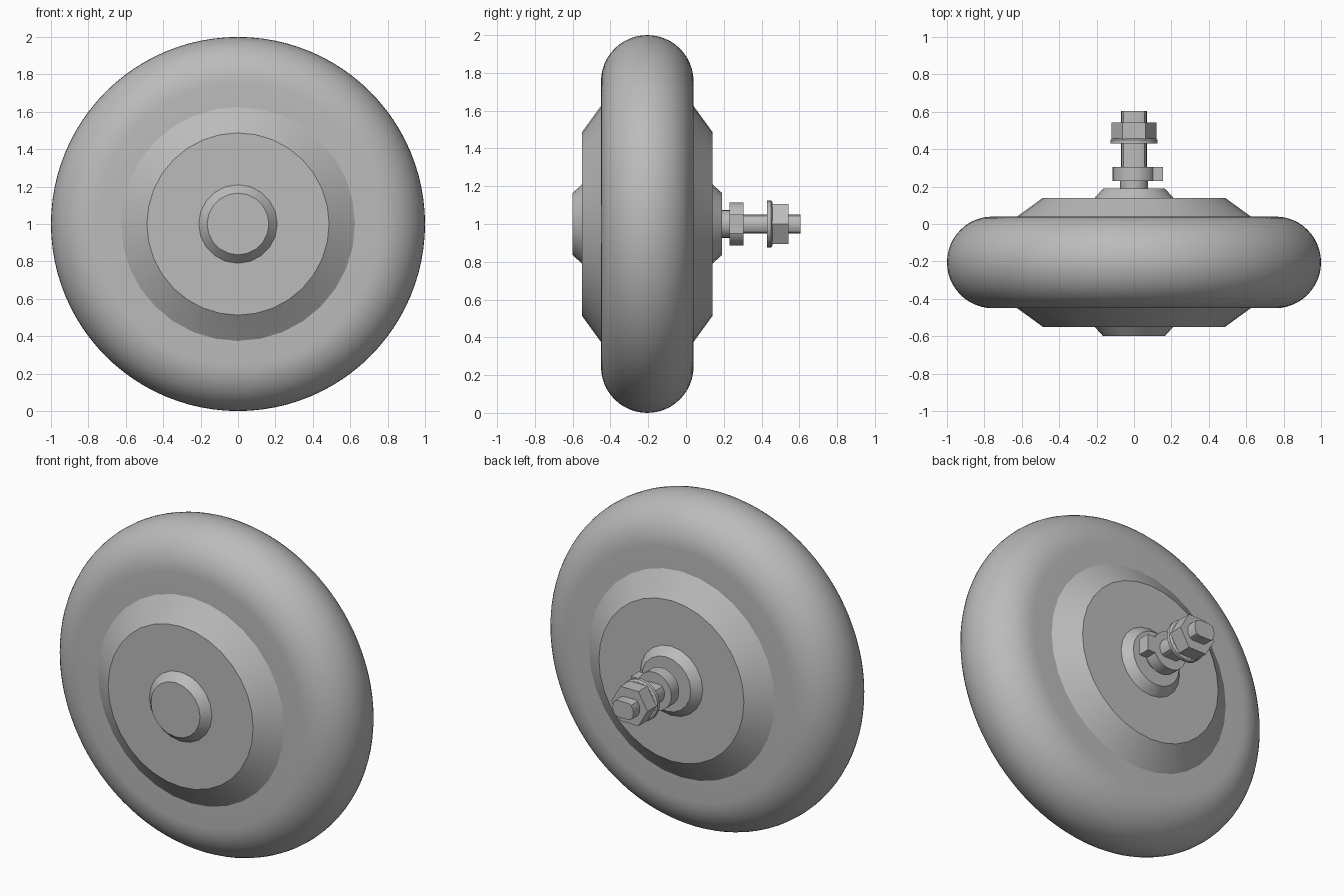
import bpy
import bmesh
from math import pi, sin, cos, radians
from mathutils import Matrix, Vector

if "Cube" in bpy.data.objects:
    bpy.data.objects.remove(bpy.data.objects["Cube"])

grey = bpy.data.materials.new("plain grey")
grey.use_nodes = True
colour = (0.5, 0.5, 0.5, 1)
grey.diffuse_color = colour
grey.node_tree.nodes["Principled BSDF"].inputs["Base Color"].default_value = colour

CENTRE = Vector((0, 0, 1))
MID = -0.205  # y of the wheel's middle plane


def finish(name, bm, smooth=True):
    bmesh.ops.remove_doubles(bm, verts=bm.verts, dist=1e-5)
    bmesh.ops.recalc_face_normals(bm, faces=bm.faces)
    mesh = bpy.data.meshes.new(name)
    bm.to_mesh(mesh)
    bm.free()
    mesh.materials.append(grey)
    obj = bpy.data.objects.new(name, mesh)
    obj.location = CENTRE
    bpy.context.collection.objects.link(obj)
    if smooth:
        bpy.ops.object.select_all(action="DESELECT")
        obj.select_set(True)
        bpy.context.view_layer.objects.active = obj
        bpy.ops.object.shade_smooth_by_angle(angle=radians(32))
    return obj


def lathe(name, profile, sides, smooth=True, phase=0.0):
    """Turn (radius, y) points around the wheel's axle."""
    bm = bmesh.new()
    turn = Matrix.Rotation(phase, 3, "Y")
    verts = [bm.verts.new(turn @ Vector((0, y, r))) for r, y in profile]
    edges = [bm.edges.new(pair) for pair in zip(verts, verts[1:])]
    bmesh.ops.spin(bm, geom=verts + edges, cent=(0, 0, 0), axis=(0, 1, 0),
                   angle=2 * pi, steps=sides, use_merge=True)
    return finish(name, bm, smooth)


def prism(name, outline, y0, y1):
    """Extrude an (x, z) outline along the axle."""
    bm = bmesh.new()
    face = bm.faces.new([bm.verts.new((x, y0, z)) for x, z in outline])
    out = bmesh.ops.extrude_face_region(bm, geom=[face], use_keep_orig=True)
    moved = [v for v in out["geom"] if isinstance(v, bmesh.types.BMVert)]
    bmesh.ops.translate(bm, verts=moved, vec=(0, y1 - y0, 0))
    return finish(name, bm)


# Tyre: straight side walls joined by a half-round tread
half = 0.245
tyre = [(0.55, MID - half)]
for i in range(25):
    a = -pi / 2 + pi * i / 24
    tyre.append((1 - half + half * cos(a), MID + half * sin(a)))
tyre.append((0.55, MID + half))
lathe("tyre", tyre, 96)

# Hub covers and centre caps, the same on both sides
for side, word in ((-1, "front"), (1, "back")):
    cover = [(0.64, 0.235), (0.625, 0.245), (0.487, 0.345), (0, 0.345)]
    cap = [(0.21, 0.34), (0.21, 0.345), (0.165, 0.395), (0, 0.395)]
    lathe(word + "_hub_cover", [(r, MID + side * d) for r, d in cover], 32)
    lathe(word + "_centre_cap", [(r, MID + side * d) for r, d in cap], 20)

# Axle: round shoulder, then a shaft with two flats
lathe("axle_shoulder", [(0, 0.18), (0.074, 0.18), (0.074, 0.24), (0, 0.24)], 20)
flat = 0.05
shaft = []
for start in (-1, pi - 1):
    for i in range(7):
        a = start + 2 * i / 6
        z = max(-flat, min(flat, 0.07 * sin(a)))
        shaft.append((0.07 * cos(a), z))
prism("axle_shaft", shaft, 0.22, 0.605)

# Lock washer with its side tab
lathe("lock_washer", [(0, 0.23), (0.115, 0.23), (0.115, 0.305), (0, 0.305)], 24)
prism("lock_washer_tab",
      [(0.09, -0.05), (0.155, -0.05), (0.155, 0.05), (0.09, 0.05)], 0.23, 0.305)

# Flanged hex nut
lathe("nut_flange", [(0, 0.43), (0.125, 0.43), (0.125, 0.45),
                     (0.115, 0.457), (0, 0.457)], 24)
hexagon = [(0.121 * cos(i * pi / 3), 0.121 * sin(i * pi / 3)) for i in range(6)]
prism("hex_nut", hexagon, 0.455, 0.543)
